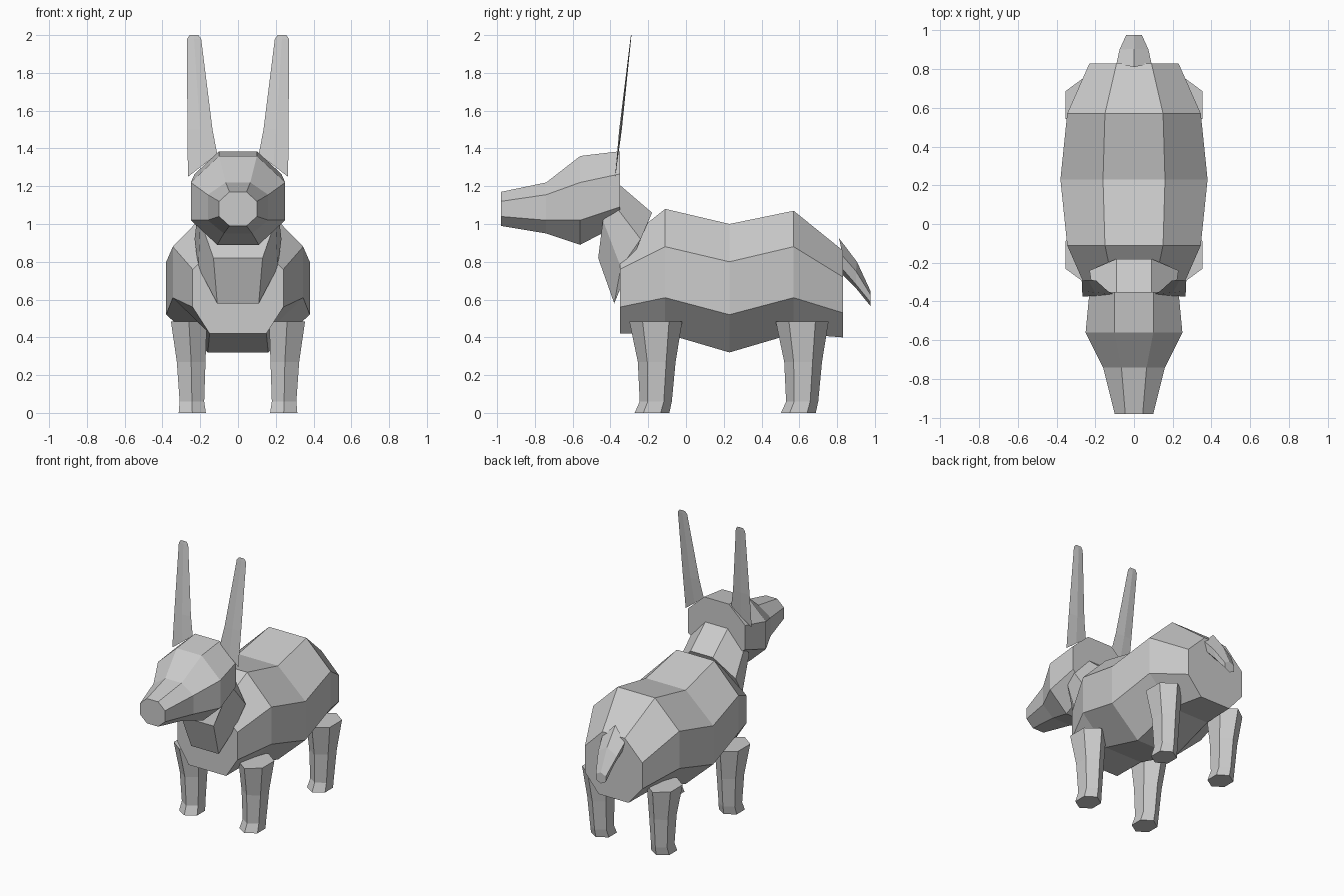
import bpy
import bmesh

cube = bpy.data.objects.get("Cube")
if cube:
    bpy.data.objects.remove(cube, do_unlink=True)

# Single flat grey for the whole animal
grey = bpy.data.materials.new("plain grey")
grey.use_nodes = True
grey.diffuse_color = (0.6, 0.6, 0.6, 1)
shader = grey.node_tree.nodes["Principled BSDF"]
shader.inputs["Base Color"].default_value = grey.diffuse_color
shader.inputs["Roughness"].default_value = 0.9


def loft(name, rings):
    """Join equal-length point rings into a closed, flat-shaded solid."""
    bm = bmesh.new()
    loops = [[bm.verts.new(point) for point in ring] for ring in rings]
    count = len(loops[0])
    for lower, upper in zip(loops, loops[1:]):
        for i in range(count):
            j = (i + 1) % count
            bm.faces.new((lower[i], lower[j], upper[j], upper[i]))
    bm.faces.new(loops[0])
    bm.faces.new(loops[-1])
    bmesh.ops.recalc_face_normals(bm, faces=bm.faces)
    mesh = bpy.data.meshes.new(name)
    bm.to_mesh(mesh)
    bm.free()
    mesh.materials.append(grey)
    obj = bpy.data.objects.new(name, mesh)
    bpy.context.collection.objects.link(obj)
    return obj


def mirrored(half):
    """Complete a ring from its left half, keeping centre points single."""
    return half + [(-x, y, z) for x, y, z in reversed(half) if x > 0]


def octagon(y, width, top, bottom, heights):
    """Upright eight-sided section; heights run from top to bottom."""
    widths = (top, width, width, bottom)
    return mirrored([(x, y, z) for x, z in zip(widths, heights)])


# Body: barrel with raised shoulders and hips
loft("body", [
    octagon(-0.35, 0.24, 0.1, 0.15, (0.89, 0.76, 0.56, 0.42)),
    octagon(-0.11, 0.345, 0.15, 0.15, (1.08, 0.88, 0.61, 0.42)),
    octagon(0.23, 0.38, 0.16, 0.16, (1.0, 0.8, 0.52, 0.32)),
    octagon(0.57, 0.345, 0.15, 0.15, (1.07, 0.88, 0.61, 0.42)),
    octagon(0.83, 0.23, 0.09, 0.12, (0.86, 0.72, 0.53, 0.4)),
])

# Head: broad at the cheeks, tapering to the muzzle
loft("head", [
    octagon(-0.35, 0.23, 0.1, 0.1, (1.385, 1.265, 1.09, 1.0)),
    octagon(-0.56, 0.25, 0.1, 0.11, (1.36, 1.22, 1.02, 0.89)),
    octagon(-0.74, 0.16, 0.065, 0.075, (1.22, 1.155, 1.02, 0.95)),
    octagon(-0.98, 0.1, 0.045, 0.045, (1.17, 1.12, 1.04, 0.99)),
])

# Neck: leaning collar between chest and head
loft("neck", [
    mirrored([(0.09, -0.18, 1.06), (0.23, -0.24, 0.92),
              (0.21, -0.345, 0.77), (0.11, -0.38, 0.58)]),
    mirrored([(0.09, -0.355, 1.21), (0.21, -0.37, 1.09),
              (0.2, -0.44, 1.02), (0.13, -0.465, 0.82)]),
])

# Tail: short and ridged, drooping backwards
loft("tail", [
    mirrored([(0, 0.81, 0.925), (0.09, 0.83, 0.83),
              (0.07, 0.83, 0.76), (0, 0.83, 0.73)]),
    mirrored([(0, 0.905, 0.8), (0.075, 0.9, 0.75),
              (0.05, 0.9, 0.68), (0, 0.9, 0.66)]),
    mirrored([(0, 0.977, 0.645), (0.04, 0.977, 0.625),
              (0.04, 0.977, 0.585), (0, 0.977, 0.565)]),
])


# Legs: six-sided, flaring at the thigh and the hoof
def leg_ring(side, shift, z, cx, cy, rx, ry):
    corners = ((0, -1), (1, -0.5), (1, 0.5), (0, 1), (-1, 0.5), (-1, -0.5))
    return [(side * (cx + u * rx), shift + cy + v * ry, z) for u, v in corners]


leg_levels = [
    (0, 0.242, -0.18, 0.072, 0.092),
    (0.06, 0.244, -0.16, 0.065, 0.085),
    (0.27, 0.248, -0.155, 0.076, 0.1),
    (0.485, 0.26, -0.16, 0.095, 0.14),
]


# Ears: tall thin blades leaning outwards and back
def ear_ring(side, inner, outer, thick):
    lean = lambda z: -0.375 + 0.113 * (z - 1.25)
    (ax, az), (bx, bz) = inner, outer
    mx, mz = (ax + bx) / 2, (az + bz) / 2
    points = ((ax, az, 0), (mx, mz, -thick), (bx, bz, 0), (mx, mz, thick))
    return [(side * x, lean(z) + offset, z) for x, z, offset in points]


ear_levels = [
    ((0.11, 1.37), (0.265, 1.25), 0.002),
    ((0.135, 1.5), (0.268, 1.5), 0.007),
    ((0.195, 1.98), (0.27, 1.98), 0.002),
    ((0.21, 2.0), (0.255, 2.0), 0.001),
]

for side, label in ((1, "left"), (-1, "right")):
    for shift, place in ((0, "front"), (0.775, "rear")):
        loft(f"{place}_{label}_leg",
             [leg_ring(side, shift, *level) for level in leg_levels])
    loft(f"{label}_ear", [ear_ring(side, *level) for level in ear_levels])
